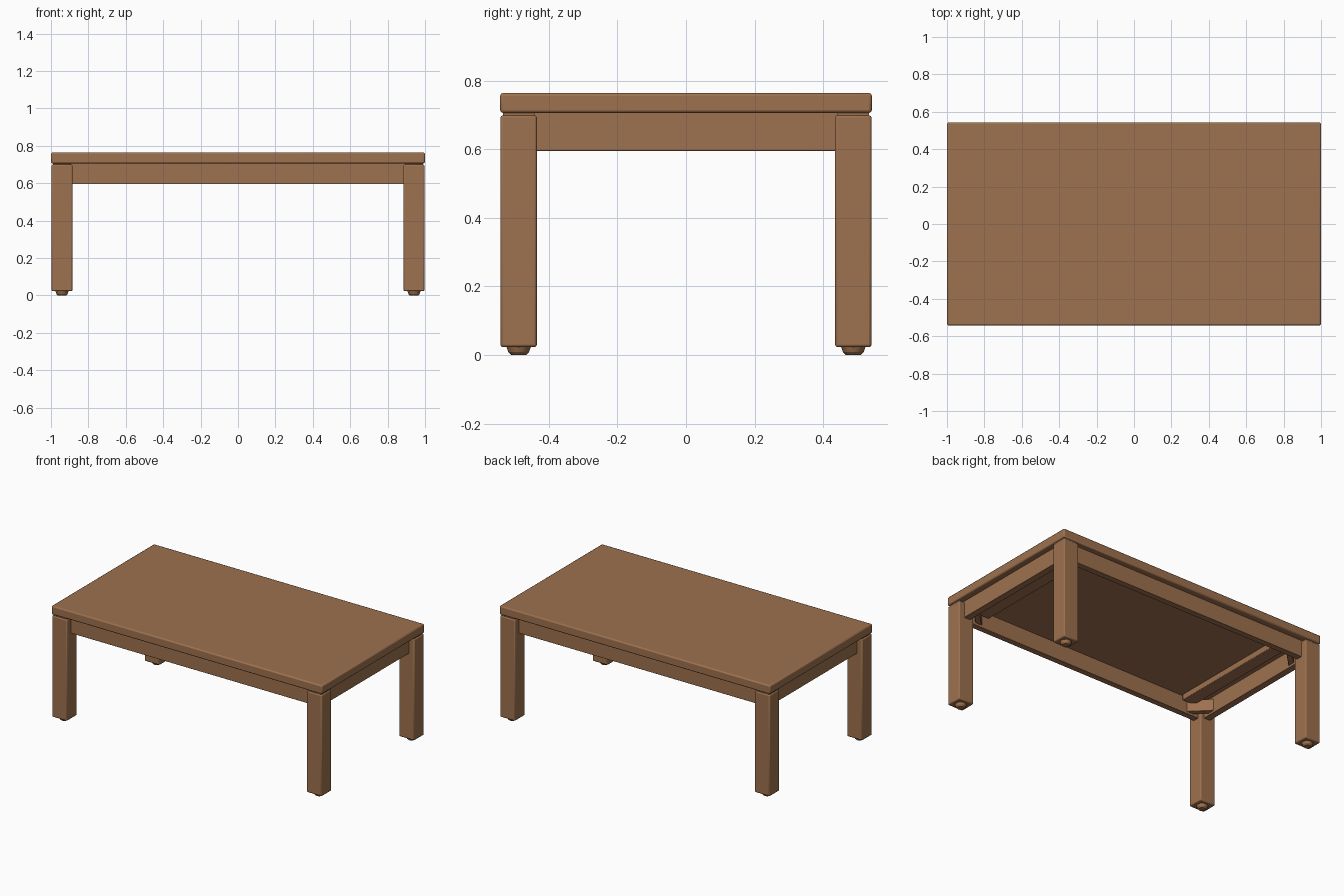
import bpy, bmesh
from math import radians
from mathutils import Matrix

cube = bpy.data.objects.get("Cube")
if cube:
    bpy.data.objects.remove(cube, do_unlink=True)

wood = bpy.data.materials.new("warm brown wood")
wood.use_nodes = True
colour = (0.34, 0.165, 0.077, 1)
wood.diffuse_color = colour
wood.node_tree.nodes["Principled BSDF"].inputs["Base Color"].default_value = colour


def finish(name, bm, bevel=0.0):
    mesh = bpy.data.meshes.new(name)
    bm.to_mesh(mesh)
    bm.free()
    mesh.materials.append(wood)
    obj = bpy.data.objects.new(name, mesh)
    bpy.context.collection.objects.link(obj)
    if bevel:
        mod = obj.modifiers.new("soft edges", "BEVEL")
        mod.width = bevel
        mod.segments = 2
    bpy.ops.object.select_all(action="DESELECT")
    obj.select_set(True)
    bpy.context.view_layer.objects.active = obj
    bpy.ops.object.shade_smooth_by_angle(angle=radians(35))
    return obj


def box(name, centre, size, bevel=0.0, turn=0.0):
    bm = bmesh.new()
    matrix = (Matrix.Translation(centre) @ Matrix.Rotation(turn, 4, "Z")
              @ Matrix.Diagonal((*size, 1)))
    bmesh.ops.create_cube(bm, size=1, matrix=matrix)
    return finish(name, bm, bevel)


def glide(name, x, y):
    # Small tapered foot with a rounded tip
    bm = bmesh.new()
    for low, high, r_low, r_high in ((0.0, 0.008, 0.022, 0.03), (0.008, 0.03, 0.03, 0.038)):
        bmesh.ops.create_cone(bm, cap_ends=True, segments=12, radius1=r_low, radius2=r_high,
                              depth=high - low,
                              matrix=Matrix.Translation((x, y, (low + high) / 2)))
    return finish(name, bm)


# Table top
box("table_top", (0, 0, 0.735), (2, 1.084, 0.058), 0.008)

# Long and short aprons, set back from the leg faces
for side, sy in (("front", -1), ("back", 1)):
    box(side + "_apron", (0, sy * 0.48, 0.652), (1.82, 0.04, 0.114), 0.002)
for side, sx in (("right", -1), ("left", 1)):
    box(side + "_apron", (sx * 0.935, 0, 0.652), (0.045, 0.92, 0.114), 0.002)
    # Cleat under the top beside each short apron
    box(side + "_cleat", (sx * 0.8, 0, 0.687), (0.09, 0.9, 0.04), 0.004)

# Legs with necks, feet and diagonal corner blocks
for side, sx in (("right", -1), ("left", 1)):
    for end, sy in (("front", -1), ("back", 1)):
        label = end + "_" + side
        x, y = sx * 0.941, sy * 0.488
        box(label + "_leg", (x, y, 0.361), (0.112, 0.106, 0.676), 0.007)
        box(label + "_leg_neck", (x, y, 0.7), (0.098, 0.092, 0.02))
        glide(label + "_foot", x, y)
        box(label + "_corner_block", (sx * 0.87, sy * 0.415, 0.65),
            (0.17, 0.035, 0.08), 0.003, -sx * sy * radians(45))
